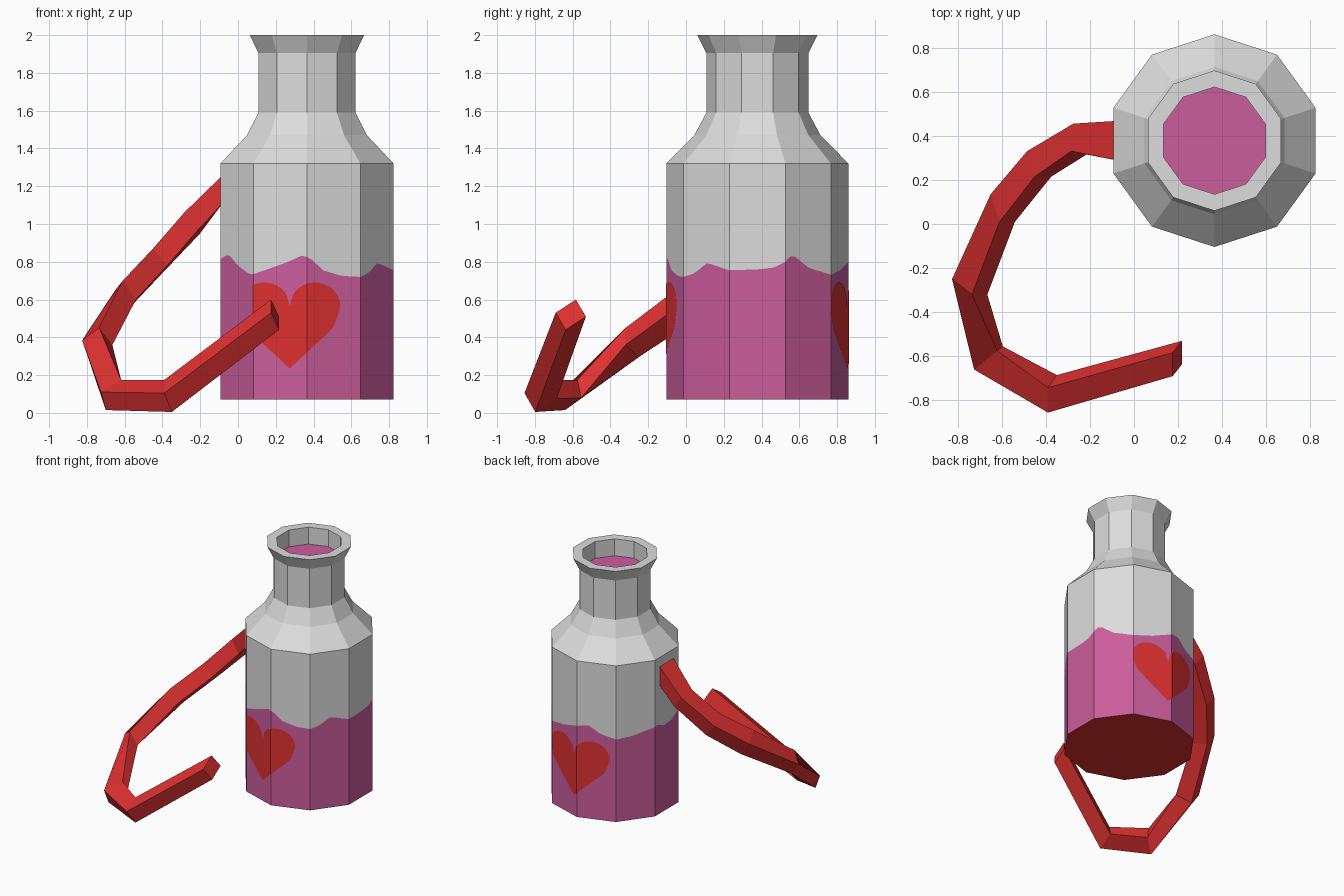
import bpy, math
from mathutils import Vector

if "Cube" in bpy.data.objects:
    bpy.data.objects.remove(bpy.data.objects["Cube"])

CX, CY, R, SIDES = 0.365, 0.378, 0.482, 10
BASE, SHOULDER = 0.07, 1.32


def material(name, rgb):
    m = bpy.data.materials.new(name)
    m.diffuse_color = (*rgb, 1)
    m.use_nodes = True
    m.node_tree.nodes["Principled BSDF"].inputs["Base Color"].default_value = m.diffuse_color
    return m


GLASS = material("pale_glass", (0.72, 0.72, 0.72))
LIQUID = material("pink_liquid", (0.60, 0.11, 0.33))
RED = material("red", (0.73, 0.03, 0.03))


def build(name, verts, faces, mats, indices=None):
    me = bpy.data.meshes.new(name)
    me.from_pydata([tuple(v) for v in verts], [], faces)
    for m in mats:
        me.materials.append(m)
    if indices:
        for p, i in zip(me.polygons, indices):
            p.material_index = i
    ob = bpy.data.objects.new(name, me)
    bpy.context.collection.objects.link(ob)
    return ob


def corner(k, r):
    a = math.radians(234 + 360 / SIDES * k)
    return Vector((CX + r * math.cos(a), CY + r * math.sin(a), 0))


def wall(u, z, r=R):
    """Point on the flat-sided wall; u counts sides around the bottle."""
    k = math.floor(u + 1e-6)
    p = corner(k, r).lerp(corner(k + 1, r), u - k)
    p.z = z
    return p


# Wavy liquid level around the bottle: (side position, height)
WAVE = [(0, .735), (.31, .765), (.65, .80), (.92, .835), (1.08, .815), (1.3, .755),
        (1.65, .725), (2, .72), (2.24, .74), (2.52, .795), (2.75, .775), (3, .755),
        (3.54, .76), (3.8, .77), (4, .80), (4.14, .84), (4.5, .77), (5, .73),
        (5.5, .755), (6, .80), (6.3, .815), (6.6, .76), (7, .73), (7.4, .74),
        (7.8, .77), (8.1, .79), (8.4, .755), (8.7, .765), (9, .815), (9.25, .84),
        (9.53, .78), (9.87, .735), (10, .735)]


def level(u):
    for (a, za), (b, zb) in zip(WAVE, WAVE[1:]):
        if u <= b + 1e-6:
            return za + (zb - za) * (u - a) / (b - a)
    return WAVE[-1][1]


# Body: liquid below the wave, glass above it
N = 10
verts, faces, idx = [], [], []
cols = SIDES * N
for i in range(cols):
    u = i / N
    verts += [wall(u, BASE), wall(u, level(u)), wall(u, SHOULDER)]
for i in range(cols):
    a, b = 3 * i, 3 * ((i + 1) % cols)
    faces += [(a, b, b + 1, a + 1), (a + 1, b + 1, b + 2, a + 2)]
    idx += [1, 0]
faces.append(tuple(3 * N * k for k in reversed(range(SIDES))))  # underside
idx.append(2)
build("bottle_body", verts, faces, [GLASS, LIQUID, RED], idx)

# Shoulder, neck, lip and inner wall, closed by the liquid surface
PROFILE = [(R, SHOULDER), (.334, 1.47), (.27, 1.59), (.27, 1.905),
           (.318, 2.0), (.243, 2.0), (.243, 1.865)]
verts, faces = [], []
for r, z in PROFILE:
    verts += [corner(k, r) + Vector((0, 0, z)) for k in range(SIDES)]
for j in range(len(PROFILE) - 1):
    for k in range(SIDES):
        a, b = j * SIDES + k, j * SIDES + (k + 1) % SIDES
        faces.append((a, b, b + SIDES, a + SIDES))
top = (len(PROFILE) - 1) * SIDES
faces.append(tuple(range(top, top + SIDES)))
build("bottle_neck", verts, faces, [GLASS, LIQUID], [0] * (len(faces) - 1) + [1])


# Heart plates wrapped over a corner, cut off at the first corner
def heart(name, centre, start):
    half = 0.94
    us = {max(start, centre - half), centre, float(start + 1)}
    n = 48
    for i in range(n + 1):
        u = centre - half * math.cos(math.pi * i / n)
        if u > start:
            us.add(u)
    us = sorted(us)
    verts, faces = [], []
    for u in us:
        t = min(1, abs(u - centre) / half)
        hi = .565 + .125 * math.sqrt(max(0, 1 - ((t - .5) / .5) ** 2))
        lo = .235 + .25 * t + .08 * (max(0, t - .8) / .2) ** 2
        verts += [wall(u, lo, R + .003), wall(u, max(hi, lo + .001), R + .003)]
    for i in range(len(us) - 1):
        a = 2 * i
        faces.append((a, a + 2, a + 3, a + 1))
    build(name, verts, faces, [RED])


heart("front_heart", 0.68, 0)
heart("back_heart", 5.9, 5)

# Curling strap: square sections, three corners each, the fourth follows
SECTIONS = [
    [(.175, -.69, .53), (.175, -.583, .60), (.217, -.53, .51)],
    [(-.39, -.855, .105), (-.39, -.742, .175), (-.35, -.685, .075)],
    [(-.725, -.66, .11), (-.62, -.575, .175), (-.595, -.555, .08)],
    [(-.825, -.25, .385), (-.735, -.32, .45), (-.665, -.32, .36)],
    [(-.65, .135, .65), (-.61, .01, .70), (-.54, .01, .60)],
    [(-.485, .33, .82), (-.45, .215, .87), (-.375, .215, .78)],
    [(-.275, .455, 1.04), (-.285, .33, 1.06), (-.215, .315, .965)],
    [(-.085, .467, 1.255), (-.085, .29, 1.255), (-.085, .29, 1.105)],
]
verts, faces = [], []
for s in SECTIONS:
    a, b, c = map(Vector, s)
    d = a + c - b
    d.z = max(d.z, 0)
    verts += [a, b, c, d]
for j in range(len(SECTIONS) - 1):
    for k in range(4):
        a, b = 4 * j + k, 4 * j + (k + 1) % 4
        faces.append((a, b, b + 4, a + 4))
last = 4 * (len(SECTIONS) - 1)
faces += [(3, 2, 1, 0), (last, last + 1, last + 2, last + 3)]
strap = build("curled_strap", verts, faces, [RED])

# Make the strap's faces point outward
import bmesh
bm = bmesh.new()
bm.from_mesh(strap.data)
bmesh.ops.recalc_face_normals(bm, faces=bm.faces)
bm.to_mesh(strap.data)
bm.free()
